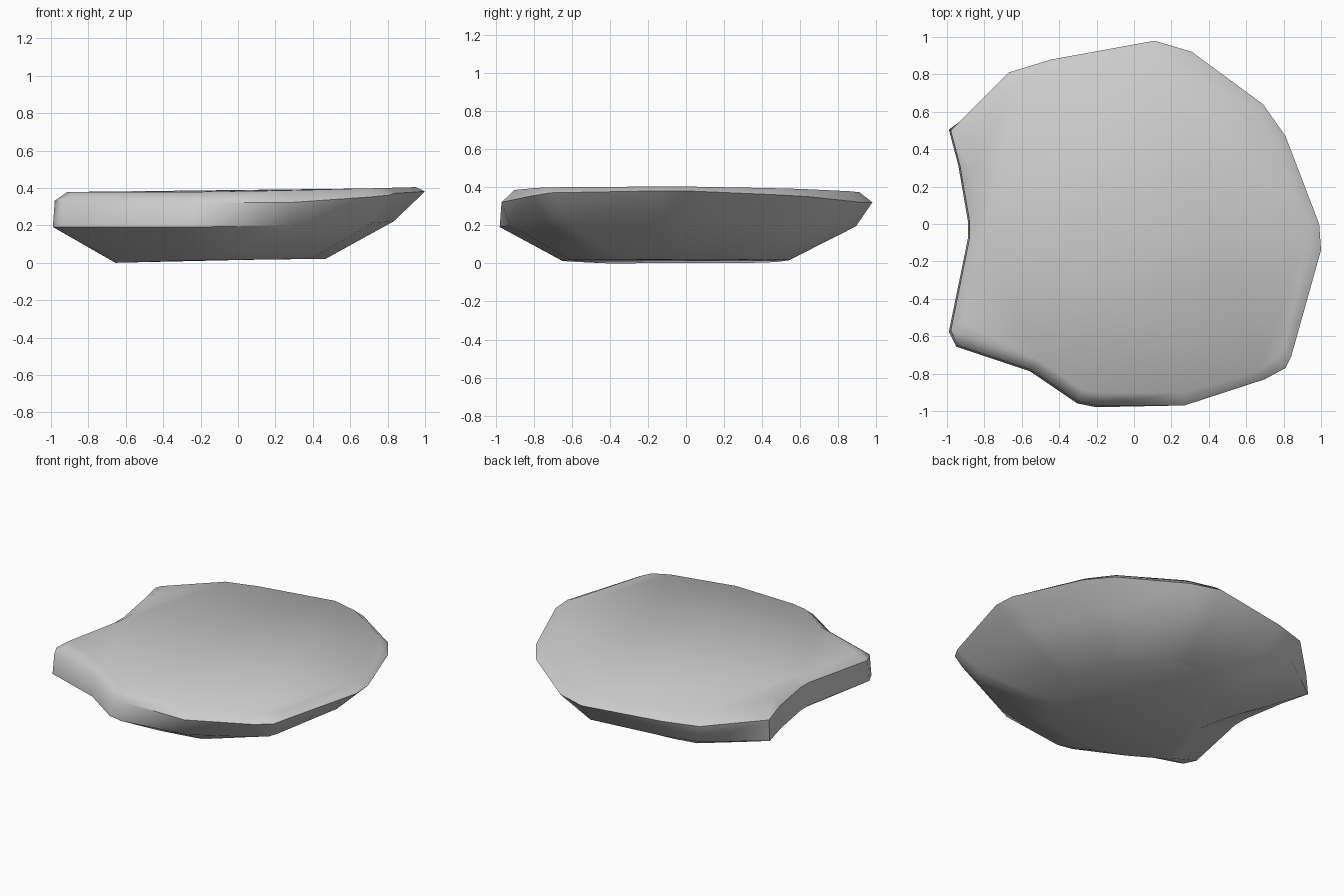
import bpy, bmesh, math
from mathutils import Vector
from mathutils.geometry import intersect_line_line_2d

if "Cube" in bpy.data.objects:
    bpy.data.objects.remove(bpy.data.objects["Cube"])

# Rim outline seen from above: x, y, rim height
RIM = [(-0.98, 0.50, 0.34), (-0.93, 0.31, 0.35), (-0.88, 0.02, 0.35), (-0.88, -0.08, 0.35),
       (-0.98, -0.57, 0.34), (-0.94, -0.65, 0.34), (-0.55, -0.78, 0.34), (-0.30, -0.95, 0.33),
       (-0.20, -0.97, 0.33), (0.27, -0.97, 0.33), (0.70, -0.83, 0.36), (0.81, -0.77, 0.37),
       (0.84, -0.71, 0.38), (1.00, -0.14, 0.39), (0.99, 0.00, 0.39), (0.81, 0.47, 0.37),
       (0.69, 0.64, 0.36), (0.31, 0.92, 0.33), (0.11, 0.98, 0.33), (-0.44, 0.88, 0.33),
       (-0.67, 0.81, 0.33)]
# Footprint of the underside
BASE = [(-0.62, 0.33), (-0.53, 0.03), (-0.66, -0.40), (-0.47, -0.52), (-0.28, -0.65),
        (0.10, -0.65), (0.36, -0.43), (0.47, -0.08), (0.40, 0.34), (0.11, 0.55), (-0.38, 0.49)]


def base_point(p):
    """Footprint point in the same direction from the middle as p."""
    c = Vector((-0.03, -0.03))
    far = c + (Vector(p[:2]) - c) * 3
    for i, a in enumerate(BASE):
        hit = intersect_line_line_2d(c, far, Vector(a), Vector(BASE[i - 1]))
        if hit:
            return hit


def rings():
    base, lower, rim, top = [], [], [], []
    for x, y, z in RIM:
        d = Vector((x, y)).normalized()
        b = base_point((x, y))
        base.append((b.x, b.y, 0.025 + 0.03 * min(0, b.x + 0.1) + 0.01 * max(0, b.x)))
        # the right and back sides slope in below the rim
        k = 1.0 - 0.17 * max(0, d.x) - 0.07 * max(0, d.y)
        if d.x < 0 and d.y < 0.6:
            k = 1.01
        lower.append((max(-1, x * k), max(-0.98, y * k), 0.20 + 0.03 * max(0, d.x)))
        rim.append((x, y, z))
        t = 0.93 if x < 0.5 else 0.95
        top.append((x * t, y * t, 0.388 + 0.025 * max(0, x) - 0.008 * max(0, y)))
    return base, lower, rim, top


# Rock slab: stacked rings joined by quads and capped
bm = bmesh.new()
loops = [[bm.verts.new(p) for p in ring] for ring in rings()]
n = len(RIM)
for lo, hi in zip(loops, loops[1:]):
    for i in range(n):
        j = (i + 1) % n
        bm.faces.new((lo[i], lo[j], hi[j], hi[i]))
bm.faces.new(loops[0][::-1])
bm.faces.new(loops[-1])
zmin = min(v.co.z for v in bm.verts)
for v in bm.verts:
    v.co.z -= zmin
bmesh.ops.recalc_face_normals(bm, faces=bm.faces[:])

mesh = bpy.data.meshes.new("rock_slab")
bm.to_mesh(mesh)
bm.free()
slab = bpy.data.objects.new("rock_slab", mesh)
bpy.context.collection.objects.link(slab)
bpy.context.view_layer.objects.active = slab
slab.select_set(True)
bpy.ops.object.shade_smooth_by_angle(angle=math.radians(50))
